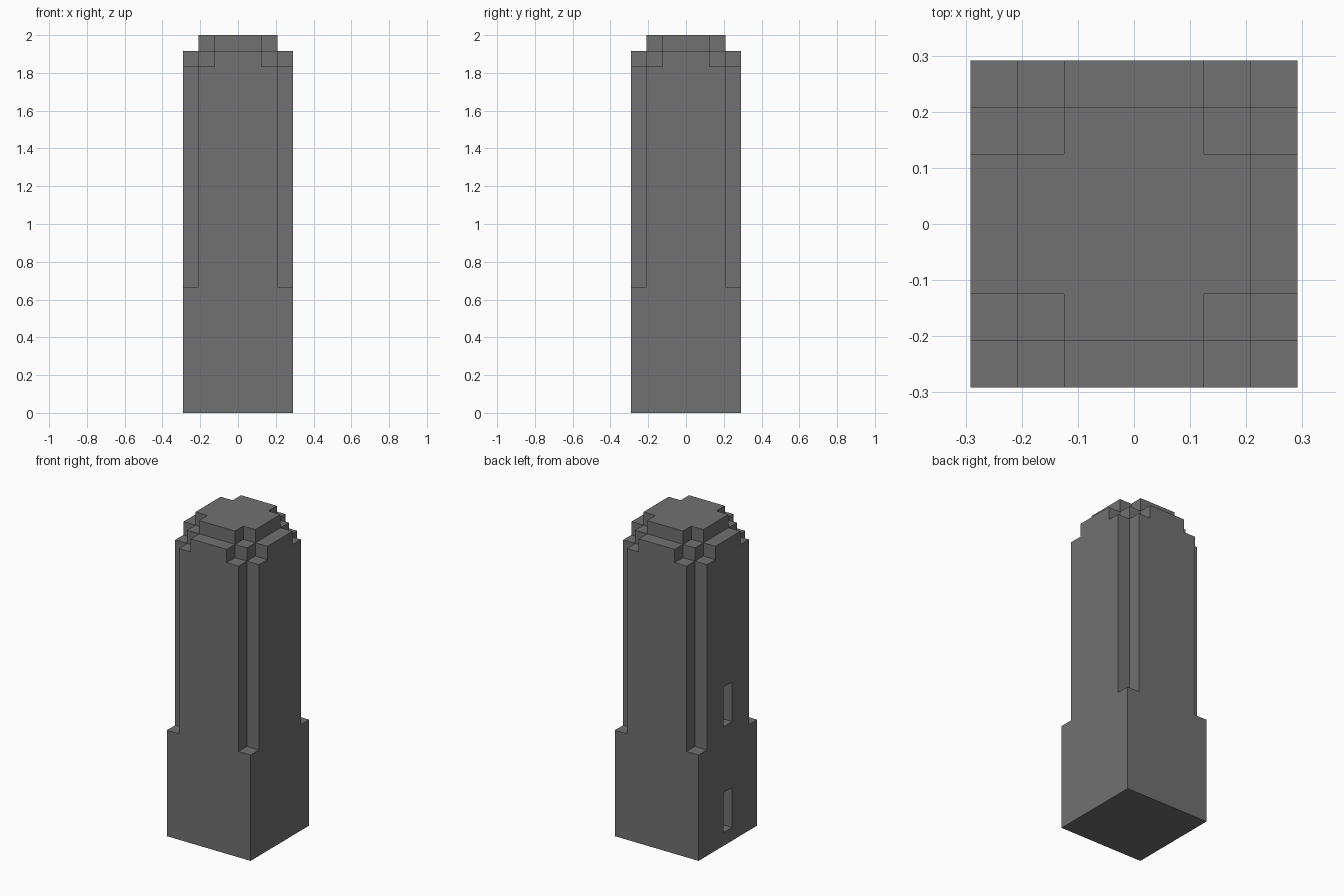
import bpy
import bmesh

U = 2 / 24  # one block of the grid the tower is built on

cube = bpy.data.objects.get("Cube")
if cube:
    bpy.data.objects.remove(cube, do_unlink=True)

stone = bpy.data.materials.new("grey_stone")
stone.use_nodes = True
colour = (0.17, 0.164, 0.17, 1)
stone.diffuse_color = colour
stone.node_tree.nodes["Principled BSDF"].inputs["Base Color"].default_value = colour


def prism(name, corner, bottom, top):
    """Extrude a plan made from one corner's outline turned four times."""
    plan = []
    for _ in range(4):
        plan += corner
        corner = [(-y, x) for x, y in corner]
    bm = bmesh.new()
    face = bm.faces.new([bm.verts.new((x * U, y * U, bottom * U)) for x, y in plan])
    walls = bmesh.ops.extrude_face_region(bm, geom=[face], use_keep_orig=True)
    verts = [g for g in walls["geom"] if isinstance(g, bmesh.types.BMVert)]
    bmesh.ops.translate(bm, verts=verts, vec=(0, 0, (top - bottom) * U))
    bmesh.ops.recalc_face_normals(bm, faces=bm.faces)
    mesh = bpy.data.meshes.new(name)
    bm.to_mesh(mesh)
    bm.free()
    mesh.materials.append(stone)
    obj = bpy.data.objects.new(name, mesh)
    bpy.context.collection.objects.link(obj)
    return obj


def cut_window(wall, bottom):
    """Sink a narrow window, one block deep, into the -x wall."""
    cutter = prism("window_cutter", [(1, 0.5)], bottom, bottom + 3)
    # Square up the cutter to one block wide, two deep, half outside the wall
    for v in cutter.data.vertices:
        v.co.x = (-2.5 if v.co.x > 0 else -4.5) * U
    # The turned plan is a diamond-like quad, so set its sides explicitly
    for v, (x, y) in zip(cutter.data.vertices, CUT_PLAN * 2):
        v.co.x, v.co.y = x * U, y * U
    cutter.hide_render = True
    mod = wall.modifiers.new("window", "BOOLEAN")
    mod.operation = "DIFFERENCE"
    mod.solver = "EXACT"
    mod.object = cutter
    bpy.context.view_layer.objects.active = wall
    bpy.ops.object.modifier_apply(modifier=mod.name)
    bpy.data.objects.remove(cutter, do_unlink=True)


CUT_PLAN = [(-2.5, -0.5), (-2.5, 0.5), (-4.5, 0.5), (-4.5, -0.5)]

# Square base, notched shaft, stepped parapet and roof cap
base = prism("tower_base", [(3.5, 3.5)], 0, 8)
shaft = prism("tower_shaft", [(3.5, 2.5), (2.5, 2.5), (2.5, 3.5)], 8, 22)
prism("parapet", [(3.5, 1.5), (2.5, 1.5), (2.5, 2.5), (1.5, 2.5), (1.5, 3.5)], 22, 23)
prism("roof_cap", [(2.5, 1.5), (1.5, 1.5), (1.5, 2.5)], 23, 24)

# Narrow windows, one above the other
cut_window(base, 1)
cut_window(shaft, 9)
